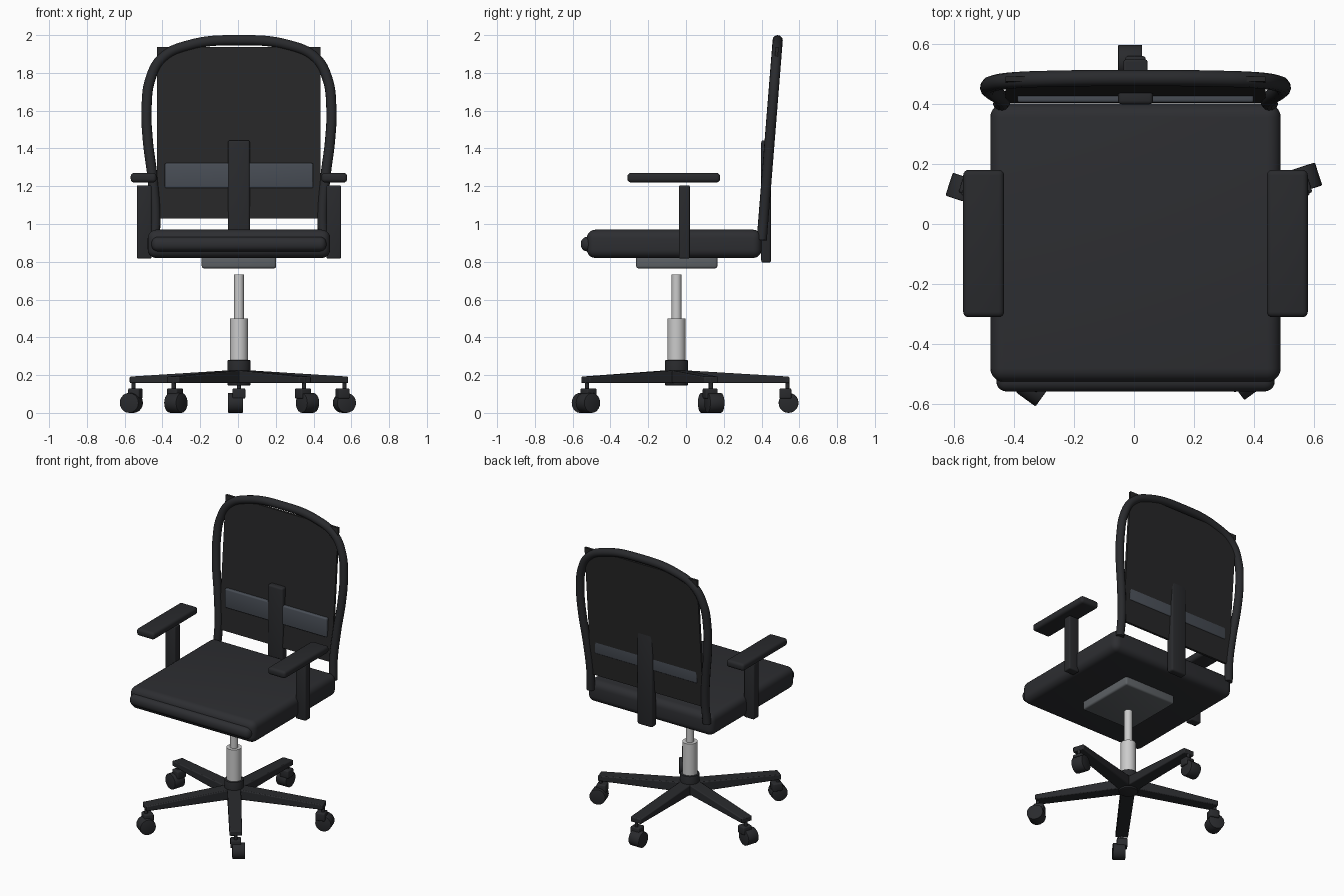
import bpy, math
from mathutils import Vector, Matrix

if "Cube" in bpy.data.objects:
    bpy.data.objects.remove(bpy.data.objects["Cube"])

CX, CY = 0.005, -0.05   # axis of the column


def mat(name, r, g, b):
    m = bpy.data.materials.new(name)
    m.diffuse_color = (r, g, b, 1)
    m.use_nodes = True
    m.node_tree.nodes["Principled BSDF"].inputs["Base Color"].default_value = m.diffuse_color
    return m


BLACK = mat("black plastic", 0.022, 0.023, 0.026)
FABRIC = mat("seat fabric", 0.026, 0.027, 0.031)
MESH = mat("back mesh", 0.02, 0.02, 0.021)
SLATE = mat("slate plastic", 0.065, 0.075, 0.092)
GREY = mat("grey metal", 0.11, 0.12, 0.13)
CHROME = mat("chrome", 0.6, 0.6, 0.62)


def finish(ob, name, material, bevel=0, seg=3):
    ob.name = name
    ob.data.materials.append(material)
    bpy.context.view_layer.objects.active = ob
    if bevel:
        b = ob.modifiers.new("bevel", 'BEVEL')
        b.width, b.segments = bevel, seg
        bpy.ops.object.modifier_apply(modifier="bevel")
    bpy.ops.object.shade_smooth_by_angle(angle=math.radians(35))
    return ob


def box(name, lo, hi, material, bevel=0.01, seg=3):
    bpy.ops.mesh.primitive_cube_add(size=1)
    ob = bpy.context.object
    lo, hi = Vector(lo), Vector(hi)
    ob.data.transform(Matrix.Translation((lo + hi) / 2) @ Matrix.Diagonal((*(hi - lo), 1)))
    return finish(ob, name, material, bevel, seg)


def cyl(name, x, y, z0, z1, r, material, sides=32, bevel=0):
    bpy.ops.mesh.primitive_cylinder_add(vertices=sides, radius=r, depth=z1 - z0)
    ob = bpy.context.object
    ob.data.transform(Matrix.Translation((x, y, (z0 + z1) / 2)))
    return finish(ob, name, material, bevel, 2)


def back_y(z):
    """Depth of the leaning backrest plane at height z."""
    return 0.402 + 0.08 * (z - 0.93)


# Seat cushion with front roll and the mechanism below
box("seat", (CX - 0.483, -0.525, 0.82), (CX + 0.483, 0.40, 0.97), FABRIC, 0.045, 5)
box("seat_front_roll", (CX - 0.463, -0.557, 0.855), (CX + 0.463, -0.46, 0.932), FABRIC, 0.034, 5)
box("mechanism", (CX - 0.197, -0.264, 0.765), (CX + 0.197, 0.166, 0.835), GREY, 0.012)

# Gas lift
cyl("gas_rod", CX, CY, 0.48, 0.733, 0.026, CHROME)
cyl("gas_cylinder", CX, CY, 0.26, 0.5, 0.048, CHROME)
cyl("hub", CX, CY, 0.145, 0.28, 0.061, BLACK, 32, 0.006)

# Five legs with casters, modelled along +x and turned into place
for i in range(5):
    turn = Matrix.Translation((CX, CY, 0)) @ Matrix.Rotation(math.radians(90 + 72 * i), 4, 'Z')
    leg = box(f"leg_{i}", (0, -0.044, 0.157), (0.597, 0.044, 0.228), BLACK, 0)
    for v in leg.data.vertices:
        if v.co.x > 0.3 and v.co.z > 0.2:
            v.co.z = 0.192
        if v.co.x > 0.3:
            v.co.y *= 0.9
    b = leg.modifiers.new("bevel", 'BEVEL')
    b.width, b.segments = 0.006, 2
    bpy.context.view_layer.objects.active = leg
    bpy.ops.object.modifier_apply(modifier="bevel")
    stem = cyl(f"caster_stem_{i}", 0.587, 0, 0.11, 0.185, 0.011, BLACK, 16)
    fork = box(f"caster_housing_{i}", (0.545, -0.034, 0.075), (0.608, 0.034, 0.13), BLACK, 0.008)
    wheel = cyl(f"caster_wheel_{i}", 0, 0, -0.04, 0.04, 0.053, BLACK, 20, 0.004)
    wheel.data.transform(Matrix.Translation((0.593, 0.018, 0.053)) @ Matrix.Rotation(math.pi / 2, 4, 'X'))
    for ob in (leg, stem, fork, wheel):
        ob.data.transform(turn)

# Armrests
for side, s in (("left", -1), ("right", 1)):
    xs = sorted((CX + s * 0.463, CX + s * 0.541))
    box(f"arm_post_{side}", (xs[0], -0.038, 0.817), (xs[1], 0.02, 1.205), BLACK, 0.008)
    xs = sorted((CX + s * 0.437, CX + s * 0.573))
    box(f"arm_pad_{side}", (xs[0], -0.31, 1.22), (xs[1], 0.18, 1.27), BLACK, 0.018, 4)

# Back spine and lumbar bar
box("back_spine", (CX - 0.058, 0.398, 0.795), (CX + 0.058, 0.45, 1.443), BLACK, 0.012)
box("lumbar_bar", (CX - 0.393, 0.404, 1.19), (CX + 0.393, 0.437, 1.322), SLATE, 0.008)

# Leaning mesh panel
panel = box("back_mesh", (CX - 0.433, -0.008, 1.03), (CX + 0.433, 0.008, 1.937), MESH, 0)
for v in panel.data.vertices:
    v.co.y += back_y(v.co.z)

# Tube frame around the back
half = [(0.447, 0.915), (0.442, 1.05), (0.458, 1.25), (0.483, 1.45), (0.489, 1.62),
        (0.468, 1.77), (0.405, 1.88), (0.27, 1.945)]
path = [(-x, z) for x, z in half] + [(0, 1.973)] + half[::-1]
cu = bpy.data.curves.new("back_frame", 'CURVE')
cu.dimensions, cu.bevel_depth, cu.bevel_resolution = '3D', 0.027, 4
cu.use_fill_caps, cu.resolution_u = True, 8
sp = cu.splines.new('BEZIER')
sp.bezier_points.add(len(path) - 1)
for p, (x, z) in zip(sp.bezier_points, path):
    p.co = (CX + x, back_y(z), z)
    p.handle_left_type = p.handle_right_type = 'AUTO'
frame = bpy.data.objects.new("back_frame", cu)
bpy.context.collection.objects.link(frame)
bpy.ops.object.select_all(action='DESELECT')
frame.select_set(True)
bpy.context.view_layer.objects.active = frame
bpy.ops.object.convert(target='MESH')
finish(bpy.context.object, "back_frame", BLACK)
